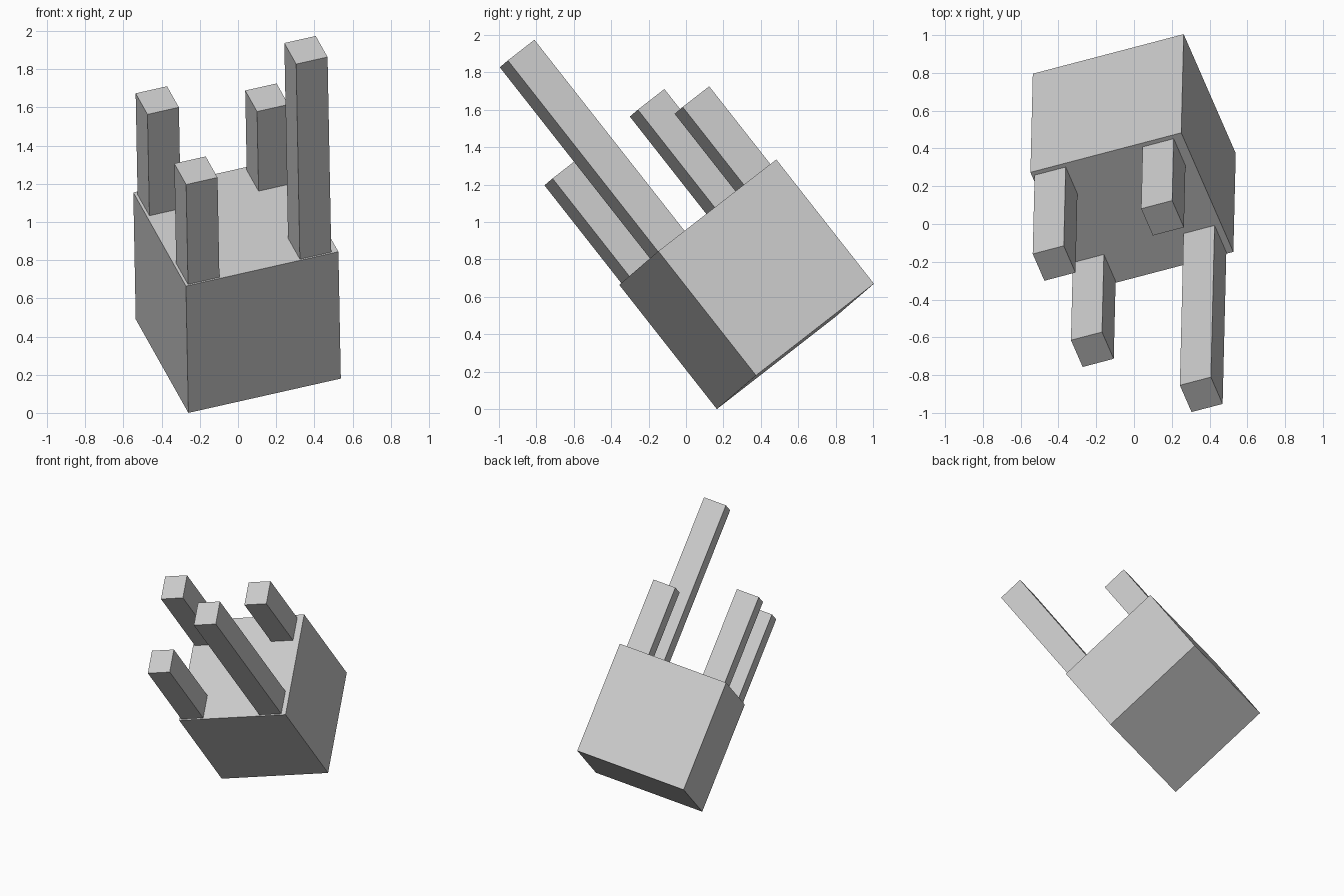
import bpy
from mathutils import Matrix, Vector

cube = bpy.data.objects.get("Cube")
if cube:
    bpy.data.objects.remove(cube, do_unlink=True)

# One plain grey for everything
grey = bpy.data.materials.new("light_grey")
grey.use_nodes = True
colour = (0.6, 0.6, 0.6, 1.0)
grey.diffuse_color = colour
grey.node_tree.nodes["Principled BSDF"].inputs["Base Color"].default_value = colour

# Tilted frame: the block's lowest corner and its three edge directions
across = Vector((0.946, 0.248, 0.213)).normalized()
back = Vector((-0.32, 0.747, 0.581))
back = (back - across * back.dot(across)).normalized()
up = across.cross(back)
corner = Vector((-0.26, 0.165, 0.0))
frame = Matrix.Translation(corner) @ Matrix((across, back, up)).transposed().to_4x4()


def box(name, low, size):
    """Box given by its low corner and size in the tilted frame."""
    bpy.ops.mesh.primitive_cube_add(size=1)
    obj = bpy.context.object
    obj.name = name
    low, size = Vector(low), Vector(size)
    obj.data.transform(Matrix.Translation(low + size / 2) @ Matrix.Diagonal(size).to_4x4())
    obj.matrix_world = frame
    obj.data.materials.append(grey)
    return obj


# Cubic block
SIDE = 0.845
box("block", (0, 0, 0), (SIDE, SIDE, SIDE))

# Four posts of different lengths standing on the block
posts = {
    "front_right_post": (0.015, 0.01, 0.665),
    "front_left_post": (0.635, 0.01, 1.30),
    "back_right_post": (0.015, 0.63, 0.675),
    "back_left_post": (0.62, 0.63, 0.53),
}
for name, (x, y, length) in posts.items():
    box(name, (x, y, SIDE), (0.174, 0.19, length))
